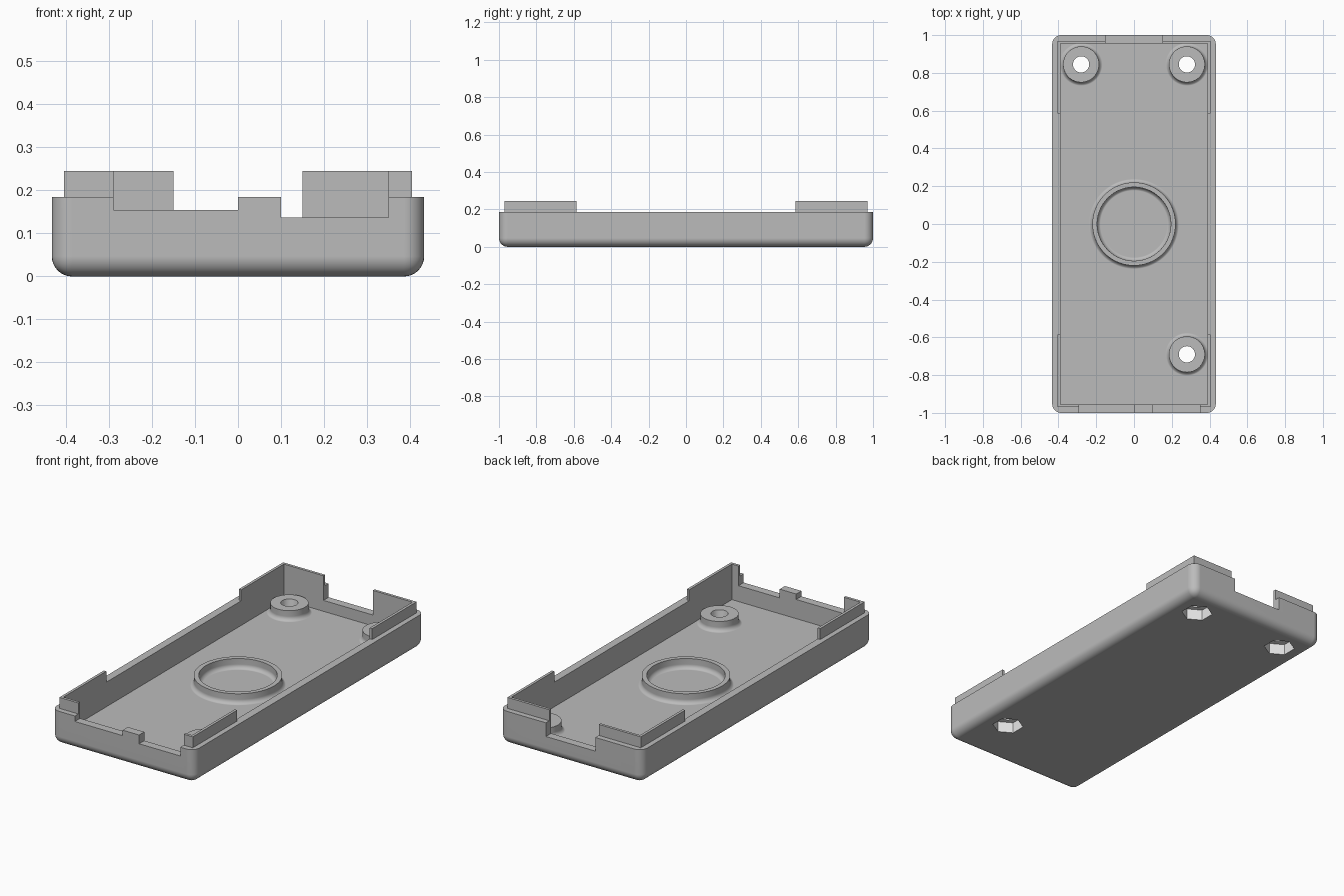
import bpy, bmesh, math
from mathutils import Vector, Matrix

cube = bpy.data.objects.get("Cube")
if cube:
    bpy.data.objects.remove(cube, do_unlink=True)

HX, HY, RIM, LIP_TOP = 0.433, 1.0, 0.185, 0.245
IN_X, IN_Y, FLOOR = 0.39, 0.955, 0.05
LIP_X, LIP_Y, LIP_END = 0.405, 0.97, 0.585
POST_TOP, FILLET = 0.105, 0.025
HOLE_R, HEX_R, HEX_TOP = 0.043, 0.08, 0.06
POSTS = [(-0.28, 0.845), (0.28, 0.845), (0.28, -0.69)]


def material(name, value):
    m = bpy.data.materials.new(name)
    m.use_nodes = True
    col = (value, value, value, 1)
    m.diffuse_color = col
    m.node_tree.nodes["Principled BSDF"].inputs["Base Color"].default_value = col
    return m


grey = material("plastic grey", 0.5)
light = material("light grey", 0.8)


def finish(name, bm):
    bmesh.ops.recalc_face_normals(bm, faces=bm.faces)
    me = bpy.data.meshes.new(name)
    bm.to_mesh(me)
    bm.free()
    ob = bpy.data.objects.new(name, me)
    bpy.context.collection.objects.link(ob)
    me.materials.append(grey)
    return ob


def prism(name, points, z0, z1):
    bm = bmesh.new()
    face = bm.faces.new([bm.verts.new((x, y, z0)) for x, y in points])
    ext = bmesh.ops.extrude_face_region(bm, geom=[face])
    top = [v for v in ext["geom"] if isinstance(v, bmesh.types.BMVert)]
    bmesh.ops.translate(bm, verts=top, vec=(0, 0, z1 - z0))
    return finish(name, bm)


def box(name, x0, x1, y0, y1, z0, z1):
    return prism(name, [(x0, y0), (x1, y0), (x1, y1), (x0, y1)], z0, z1)


def polygon(cx, cy, r, n, start=0.0):
    angles = [start + 2 * math.pi * i / n for i in range(n)]
    return [(cx + r * math.cos(a), cy + r * math.sin(a)) for a in angles]


def lathe(name, profile, cx, cy, steps=64):
    bm = bmesh.new()
    rings = []
    for i in range(steps):
        turn = Matrix.Rotation(2 * math.pi * i / steps, 3, "Z")
        rings.append([bm.verts.new(turn @ Vector((r, 0, z)) + Vector((cx, cy, 0)))
                      for r, z in profile])
    n = len(profile)
    for i in range(steps):
        a, b = rings[i], rings[(i + 1) % steps]
        for j in range(n):
            k = (j + 1) % n
            bm.faces.new((a[j], b[j], b[k], a[k]))
    return finish(name, bm)


def flare(r, side):
    # concave fillet from the floor up to a wall of radius r
    z = FLOOR - 0.001 + FILLET
    arc = [math.pi / 2 * i / 6 for i in range(7)]
    return [(r + side * FILLET * (1 - math.sin(a)), z - FILLET * math.cos(a))
            for a in reversed(arc)][::-1]


def combine(target, tool, operation):
    mod = target.modifiers.new("combine", "BOOLEAN")
    mod.operation, mod.solver, mod.object = operation, "EXACT", tool
    bpy.context.view_layer.objects.active = target
    bpy.ops.object.modifier_apply(modifier=mod.name)
    bpy.data.objects.remove(tool, do_unlink=True)


def shade(ob, smooth_normals=False):
    bpy.ops.object.select_all(action="DESELECT")
    ob.select_set(True)
    bpy.context.view_layer.objects.active = ob
    bpy.ops.object.shade_smooth_by_angle(angle=math.radians(30))
    if smooth_normals:
        ob.modifiers.new("even_normals", "WEIGHTED_NORMAL").keep_sharp = True


# Tray: block with rounded uprights and bottom edges
tray = box("tray", -HX, HX, -HY, HY, 0, RIM)
bm = bmesh.new()
bm.from_mesh(tray.data)
edges = [e for e in bm.edges if min(v.co.z for v in e.verts) < RIM / 2]
bmesh.ops.bevel(bm, geom=edges, offset=0.047, offset_type="OFFSET", segments=8,
                profile=0.5, affect="EDGES", clamp_overlap=True)
bm.to_mesh(tray.data)
bm.free()

# Cavity and connector notches
combine(tray, box("cavity", -IN_X, IN_X, -IN_Y, IN_Y, FLOOR, 0.5), "DIFFERENCE")
combine(tray, box("front_notch", -0.29, 0, -1.1, -0.9, 0.155, 0.5), "DIFFERENCE")
combine(tray, box("front_notch", 0.1, 0.35, -1.1, -0.9, 0.137, 0.5), "DIFFERENCE")
combine(tray, box("back_notch", -0.15, 0.15, 0.9, 1.1, 0.11, 0.5), "DIFFERENCE")

# Round wall on the floor
base = FLOOR - 0.02
ring = ([(0.17, base)] + flare(0.195, -1) + [(0.195, POST_TOP), (0.22, POST_TOP)]
        + flare(0.22, 1)[::-1] + [(0.245, base)])
combine(tray, lathe("floor_ring", ring, 0, 0, 96), "UNION")

# Screw posts, each with a through hole and a nut pocket below
post = ([(0.02, base), (0.02, POST_TOP), (0.095, POST_TOP)]
        + flare(0.095, 1)[::-1] + [(0.12, base)])
for x, y in POSTS:
    combine(tray, lathe("post", post, x, y), "UNION")
    combine(tray, prism("hole", polygon(x, y, HOLE_R, 48), -0.1, 0.3), "DIFFERENCE")
    combine(tray, prism("pocket", polygon(x, y, HEX_R, 6, math.pi / 6), -0.1, HEX_TOP),
            "DIFFERENCE")

# Lighter colour inside the holes and pockets
tray.data.materials.clear()
tray.data.materials.append(grey)
tray.data.materials.append(light)
for f in tray.data.polygons:
    c = f.center
    inside = any(math.hypot(c.x - x, c.y - y) < HEX_R + 0.002 for x, y in POSTS)
    f.material_index = int(inside and 0.002 < c.z < POST_TOP - 0.002)
shade(tray, True)

# Raised lip at each corner
for name, sx, sy, end in [("front_right_lip", -1, -1, 0.29), ("front_left_lip", 1, -1, 0.35),
                          ("back_right_lip", -1, 1, 0.15), ("back_left_lip", 1, 1, 0.15)]:
    outline = [(end, LIP_Y), (LIP_X, LIP_Y), (LIP_X, LIP_END),
               (IN_X, LIP_END), (IN_X, IN_Y), (end, IN_Y)]
    shade(prism(name, [(sx * x, sy * y) for x, y in outline], RIM, LIP_TOP))
